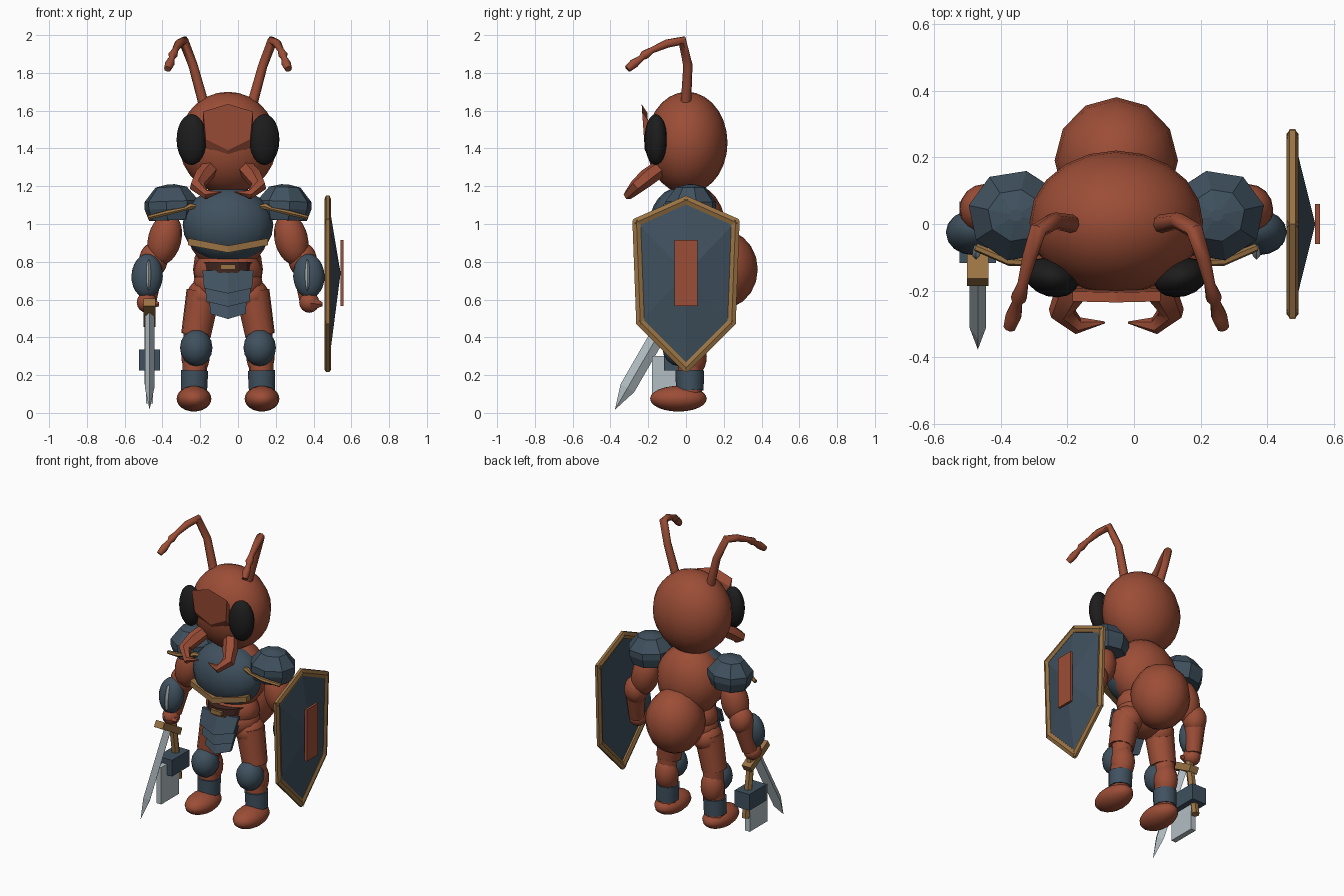
import bpy, bmesh, math

cube = bpy.data.objects.get("Cube")
if cube:
    bpy.data.objects.remove(cube, do_unlink=True)

C = -0.053  # body centre line


def material(name, rgb):
    m = bpy.data.materials.new(name)
    m.use_nodes = True
    m.diffuse_color = (*rgb, 1)
    m.node_tree.nodes["Principled BSDF"].inputs["Base Color"].default_value = (*rgb, 1)
    return m


RED = material("ant_red", (.33, .075, .037))
BLUE = material("slate_armour", (.05, .082, .113))
GOLD = material("bronze_trim", (.32, .17, .057))
STEEL = material("blade_steel", (.45, .52, .55))
BLACK = material("eye_black", (.012, .012, .012))
BROWN = material("belt_brown", (.055, .02, .015))


def finish(ob, smooth):
    bpy.ops.object.select_all(action='DESELECT')
    ob.select_set(True)
    bpy.context.view_layer.objects.active = ob
    if ob.type == 'CURVE':
        bpy.ops.object.convert(target='MESH')
        ob = bpy.context.object
    if smooth:
        bpy.ops.object.shade_smooth_by_angle(angle=math.radians(50))
    else:
        bpy.ops.object.shade_flat()
    return ob


def add(name, bm, mat, loc=(0, 0, 0), rot=(0, 0, 0), smooth=False):
    bmesh.ops.recalc_face_normals(bm, faces=bm.faces)
    me = bpy.data.meshes.new(name)
    bm.to_mesh(me)
    bm.free()
    me.materials.append(mat)
    ob = bpy.data.objects.new(name, me)
    ob.location = loc
    ob.rotation_euler = [math.radians(a) for a in rot]
    bpy.context.collection.objects.link(ob)
    return finish(ob, smooth)


def ball(name, loc, size, mat, rot=(0, 0, 0), seg=16, rings=12, front_half=False):
    bm = bmesh.new()
    bmesh.ops.create_uvsphere(bm, u_segments=seg, v_segments=rings, radius=1)
    bmesh.ops.scale(bm, vec=size, verts=bm.verts)
    if front_half:
        bmesh.ops.bisect_plane(bm, geom=bm.verts[:] + bm.edges[:] + bm.faces[:],
                               plane_co=(0, .02, 0), plane_no=(0, 1, 0), clear_outer=True)
    return add(name, bm, mat, loc, rot, True)


def box(name, loc, size, mat, rot=(0, 0, 0)):
    bm = bmesh.new()
    bmesh.ops.create_cube(bm, size=1)
    bmesh.ops.scale(bm, vec=size, verts=bm.verts)
    return add(name, bm, mat, loc, rot)


def lathe(name, profile, seg, scale, loc, rot, mat):
    bm = bmesh.new()
    rings = [[bm.verts.new((r * math.cos(math.tau * i / seg) * scale[0],
                            r * math.sin(math.tau * i / seg) * scale[1], z))
              for i in range(seg)] for r, z in profile]
    for a, b in zip(rings, rings[1:]):
        for i in range(seg):
            j = (i + 1) % seg
            bm.faces.new((a[i], a[j], b[j], b[i]))
    bm.faces.new(rings[0])
    bm.faces.new(rings[-1])
    return add(name, bm, mat, loc, rot)


def tube(name, points, mat, res=3):
    """Round tube through (x, y, z, radius) points."""
    cu = bpy.data.curves.new(name, 'CURVE')
    cu.dimensions = '3D'
    cu.bevel_depth = 1
    cu.bevel_resolution = res
    cu.use_fill_caps = True
    sp = cu.splines.new('POLY')
    sp.points.add(len(points) - 1)
    for p, (x, y, z, r) in zip(sp.points, points):
        p.co = (x, y, z, 1)
        p.radius = r
    cu.materials.append(mat)
    ob = bpy.data.objects.new(name, cu)
    bpy.context.collection.objects.link(ob)
    return finish(ob, True)


def plate(name, points, depth, mat):
    """Plate from a half outline mirrored about the body line."""
    bm = bmesh.new()
    mid = [bm.verts.new((C, y, z)) for x, y, z in points if x == 0]
    for s in (-1, 1):
        side = [bm.verts.new((C + s * x, y, z)) for x, y, z in points if x]
        bm.faces.new([mid[0], *side, mid[1]])
    geo = bmesh.ops.extrude_face_region(bm, geom=bm.faces[:])["geom"]
    bmesh.ops.translate(bm, vec=depth,
                        verts=[g for g in geo if isinstance(g, bmesh.types.BMVert)])
    return add(name, bm, mat)


# Head
ball("head", (C, .005, 1.43), (.26, .215, .27), RED, seg=20, rings=14)
plate("forehead_plate", [(0, -.235, 1.635), (.132, -.232, 1.595), (.118, -.222, 1.45),
                         (0, -.218, 1.39)], (0, .03, -.045), RED)

# Torso, abdomen and hips
ball("thorax", (C, .03, .98), (.22, .18, .23), RED)
ball("chest_plate", (C, -.03, .995), (.24, .165, .2), BLUE, front_half=True)
ball("waist", (C, .02, .75), (.18, .135, .13), RED)
ball("pelvis", (C, .02, .68), (.185, .14, .12), RED)
ball("abdomen", (C, .19, .76), (.185, .19, .21), RED, seg=12, rings=10)

# Chest trim, an upright chevron band across the chest
plate("chest_trim", [(0, -.198, .885), (.212, -.138, .925), (.212, -.138, .888), (0, -.198, .848)],
      (0, .045, 0), GOLD)

# Belt and layered skirt plates
lathe("belt", [(1, -.03), (1, .03)], 16, (.14, .15), (C, 0, .77), (0, 0, 0), BROWN)
box("belt_buckle", (C, -.152, .772), (.08, .025, .028), GOLD)
for i, (w, top, low) in enumerate([(.135, .755, .66), (.122, .69, .59), (.1, .62, .525)]):
    y = -.165 + .006 * i
    plate("skirt_plate_%d" % (i + 1), [(0, y + .02, top), (w, y + .05, top),
                                       (w * .94, y + .01, low), (0, y - .025, low - .028)],
          (0, .02, 0), BLUE)

for s, side in ((-1, "right"), (1, "left")):
    def at(x, y, z):
        return (C + s * x, y, z)

    def path(points):
        return [(C + s * x, y, z, r) for x, y, z, r in points]

    # Face
    ball(side + "_eye", at(.193, -.16, 1.447), (.082, .058, .135), BLACK, (0, 0, s * 15))
    tube(side + "_mandible", path([(.09, -.13, 1.3, .045), (.135, -.2, 1.25, .048),
                                   (.165, -.26, 1.2, .04), (.115, -.305, 1.155, .026),
                                   (.035, -.295, 1.17, .003)]), RED, res=1)
    tube(side + "_mandible_spur", path([(.155, -.26, 1.2, .036), (.11, -.315, 1.135, .004)]),
         RED, res=1)
    ant = [(.13, 0, 1.64, .028), (.185, .01, 1.84, .025), (.235, -.02, 1.97, .027),
           (.26, -.1, 1.955, .023), (.28, -.18, 1.92, .017), (.292, -.22, 1.895, .025),
           (.297, -.235, 1.88, .016), (.308, -.275, 1.85, .025), (.32, -.31, 1.82, .019)]
    tube(side + "_antenna", path(ant), RED, res=2)

    # Shoulder and arm
    lathe(side + "_pauldron", [(.02, .11), (.085, .095), (.147, .02), (.147, -.02), (.125, -.08)],
          8, (1, .93), at(.298, .025, 1.1), (0, s * 2, s * 12), BLUE)
    tube(side + "_pauldron_trim", path([(.16, -.09, 1.09, .01), (.2, -.107, 1.093, .018),
                                        (.23, -.117, 1.08, .01), (.32, -.112, 1.06, .014),
                                        (.42, -.07, 1.035, .012)]), GOLD, res=1)
    ball(side + "_upper_arm", at(.335, .03, .92), (.088, .085, .14), RED, (0, -s * 14, 0))
    ball(side + "_elbow", at(.395, .045, .81), (.075, .075, .09), RED)
    tube(side + "_forearm", path([(.4, .045, .82, .07), (.425, 0, .6, .048)]), RED)
    ball(side + "_bracer", at(.428, -.025, .725), (.083, .067, .118), BLUE, (-8, -s * 3, 0))
    ball(side + "_bracer_ridge", at(.42, -.08, .73), (.014, .025, .085), STEEL,
         (-8, 0, 0), seg=6, rings=6)
    ball(side + "_hand", at(.43, -.025, .585), (.056, .06, .055), RED, seg=10, rings=8)
    tube(side + "_thumb", path([(.44, -.045, .58, .045), (.5 if s > 0 else .365, -.05, .575, .012)]),
         RED, res=1)

    # Leg
    tube(side + "_thigh", path([(.13, .02, .64, .092), (.17, .015, .41, .08)]), RED)
    ball(side + "_hip", at(.125, .025, .62), (.092, .1, .09), RED)
    tube(side + "_shin", path([(.17, .025, .42, .066), (.18, .02, .1, .066)]), RED)
    ball(side + "_calf", at(.172, .035, .3), (.075, .075, .11), RED)
    ball(side + "_knee_guard", at(.168, -.035, .345), (.086, .09, .098), BLUE,
         seg=12, rings=8)
    tube(side + "_shin_guard", path([(.177, .02, .225, .076), (.18, .02, .12, .073)]), BLUE)
    ball(side + "_foot", at(.18, -.04, .075), (.092, .15, .068), RED)

# Sword angled forward and down from the right hand
SX = -.468
turn = (150, 0, 0)
lathe("sword_blade", [(1, 0), (1, .46), (.02, .59)], 4, (.025, .042), (SX, -.08, .53), turn, STEEL)
box("sword_guard", (SX, -.08, .53), (.064, .22, .045), GOLD, turn)

# Hatchet hanging below the hand
tube("hatchet_handle", [(SX, -.04, .6, .026), (SX, .03, .15, .026)], GOLD, res=1)
box("hatchet_head", (SX, -.025, .28), (.11, .185, .11), BLUE)
box("hatchet_blade", (SX, -.085, .175), (.036, .19, .25), STEEL)

# Shield on the left arm
half = [(.262, 1.01), (.242, .48)]
outline = [(0, 1.127), *half, (0, .238), *[(-y, z) for y, z in reversed(half)]]
bm = bmesh.new()
edge = [bm.verts.new((.478, y, z)) for y, z in outline]
apex = bm.verts.new((.543, 0, .74))
for i, v in enumerate(edge):
    bm.faces.new((v, edge[(i + 1) % len(edge)], apex))
bm.faces.new(edge)
add("shield", bm, BLUE)
for i, (y, z) in enumerate(outline):
    y2, z2 = outline[(i + 1) % len(outline)]
    reach = math.hypot(y2 - y, z2 - z) / 2 + .01
    lathe("shield_rim_%d" % (i + 1), [(1, -reach), (1, reach)], 6, (.018, .025),
          (.475, (y + y2) / 2, (z + z2) / 2),
          (math.degrees(math.atan2(y - y2, z2 - z)), 0, 0), GOLD)
box("shield_emblem", (.55, 0, .74), (.016, .12, .35), RED)
